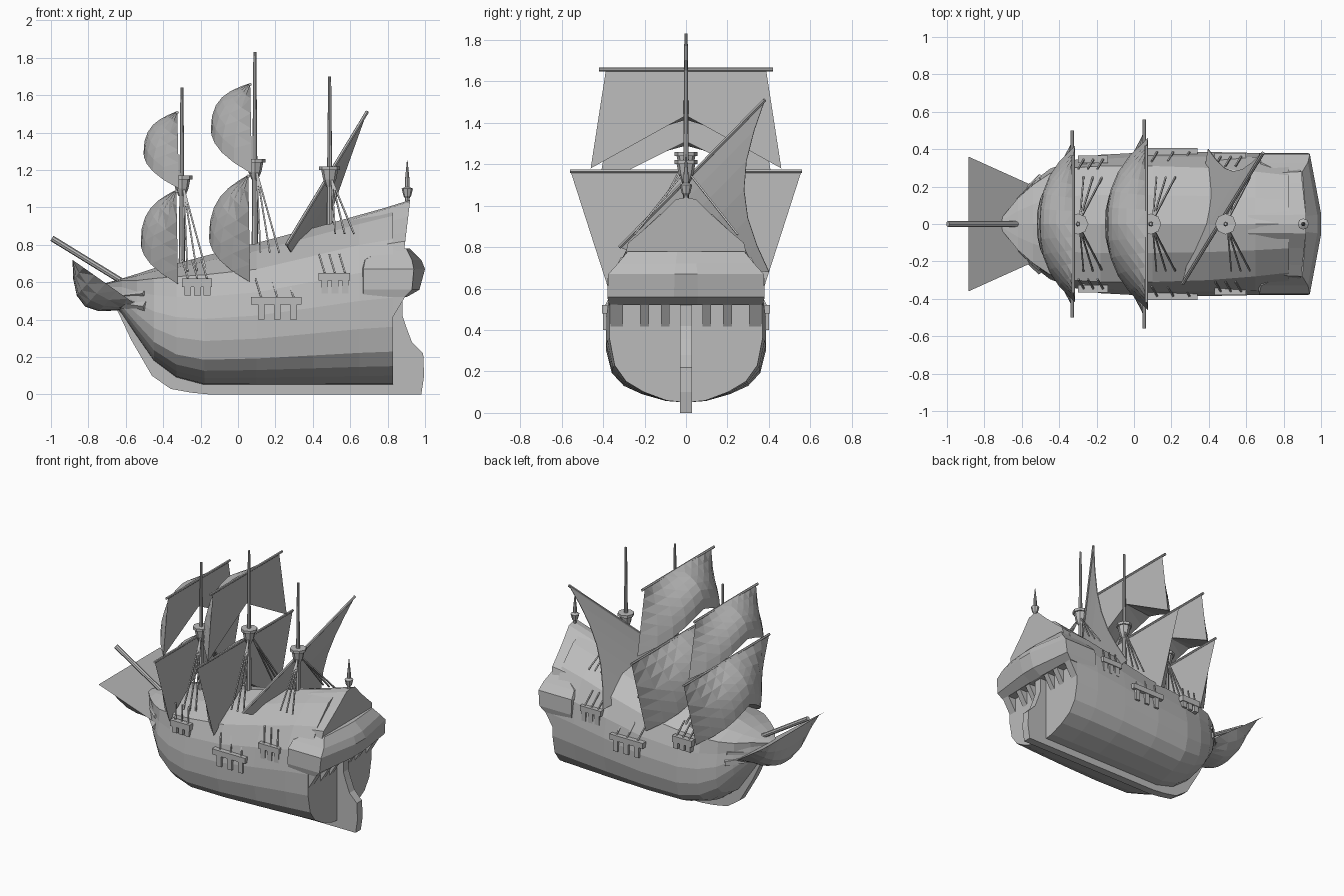
import bpy, bmesh, math
from mathutils import Vector

cube = bpy.data.objects.get("Cube")
if cube:
    bpy.data.objects.remove(cube, do_unlink=True)

grey = bpy.data.materials.new("plain grey")
grey.use_nodes = True
grey.diffuse_color = (0.5, 0.5, 0.5, 1)
grey.node_tree.nodes["Principled BSDF"].inputs["Base Color"].default_value = grey.diffuse_color


def finish(name, bm):
    bmesh.ops.recalc_face_normals(bm, faces=bm.faces)
    me = bpy.data.meshes.new(name)
    bm.to_mesh(me)
    bm.free()
    me.materials.append(grey)
    ob = bpy.data.objects.new(name, me)
    bpy.context.collection.objects.link(ob)
    return ob


def loft(name, rings):
    """Skin closed rings of equal length and cap both ends."""
    bm = bmesh.new()
    vs = [[bm.verts.new(p) for p in r] for r in rings]
    n = len(vs[0])
    for a, b in zip(vs, vs[1:]):
        for i in range(n):
            j = (i + 1) % n
            bm.faces.new((a[i], a[j], b[j], b[i]))
    bm.faces.new(vs[0])
    bm.faces.new(vs[-1])
    return finish(name, bm)


def slab(name, profile, y, half):
    """Side profile in x and z, given a thickness across y."""
    return loft(name, [[(x, y + s * half, z) for x, z in profile] for s in (-1, 1)])


def box(name, x0, x1, y, half, z0, z1):
    return slab(name, [(x0, z0), (x1, z0), (x1, z1), (x0, z1)], y, half)


def stick(name, p, q, r1, r2=None, n=6):
    p, q = Vector(p), Vector(q)
    axis = (q - p).normalized()
    a = axis.orthogonal().normalized()
    b = axis.cross(a)
    turn = [math.tau * i / n for i in range(n)]
    return loft(name, [[c + r * (a * math.cos(t) + b * math.sin(t)) for t in turn]
                       for c, r in ((p, r1), (q, r1 if r2 is None else r2))])


def turned(name, x, steps, n=8):
    """Stacked rings (z, radius) around a vertical axis."""
    return loft(name, [[(x + r * math.cos(math.tau * i / n), r * math.sin(math.tau * i / n), z)
                        for i in range(n)] for z, r in steps])


def mirrored(half):
    """Half ring running from centre line to centre line, completed across y."""
    return half + [(x, -y, z) for x, y, z in reversed(half) if y > 0]


# Hull: x, bottom, half beam, rail height, rail half beam, deck ridge
stations = [
    (-.71, .52, .03, .59, .03, .595), (-.62, .43, .14, .61, .14, .62),
    (-.54, .31, .225, .61, .21, .645), (-.45, .18, .295, .62, .27, .675),
    (-.33, .09, .34, .63, .30, .70), (-.18, .05, .37, .64, .31, .74),
    (.10, .05, .385, .67, .31, .81), (.40, .05, .385, .74, .30, .89),
    (.65, .05, .38, .80, .28, .96), (.83, .05, .37, .83, .26, 1.01)]
section = [(.25, .012), (.55, .065), (.78, .13), (.93, .23), (1, .4), (1, .6), (.94, .8)]
rings = []
for x, zb, w, zs, ws, zr in stations:
    half = [(x, 0, zb)] + [(x, w * a, zb + (zs - zb) * b) for a, b in section]
    half += [(x, ws, zs), (x, ws * .5, zs + (zr - zs) * .7), (x, 0, zr)]
    rings.append(mirrored(half))
loft("hull", rings)

# Keel and rudder
slab("keel", [(-.65, .46), (-.57, .29), (-.46, .1), (-.36, .03), (-.25, .01), (-.15, 0),
              (.84, 0), (.84, .1), (-.2, .1), (-.4, .2), (-.52, .4)], 0, .03)
slab("rudder", [(.82, 0), (.98, 0), (.995, .1), (.99, .22), (.93, .28), (.9, .36),
                (.88, .42), (.88, .6), (.82, .6)], 0, .03)

# Stern castle
castle = [(0, 1.04), (.05, 1.03), (.13, .95), (.22, .87), (.28, .82), (.295, .75), (.28, .62), (0, .62)]
loft("stern_castle", [mirrored([(x + .12 * (z - .95), y * w, z - drop * (z - .6)) for y, z in castle])
                      for x, drop, w in ((.6, .22, .95), (.91, 0, 1))])

# Stern gallery with side boxes
levels = [(.52, .65, .37, .89, .90), (.56, .65, .38, .93, .97), (.67, .65, .375, .94, 1.0),
          (.72, .66, .33, .93, .98), (.78, .76, .28, .90, .92)]
rings = []
for z, front, w, side, back in levels:
    half = [(front, w * .7, z), (front + .02, w, z), (side, w, z), (back, w * .15, z)]
    rings.append(half + [(x, -y, z) for x, y, z in reversed(half)])
loft("stern_gallery", rings)
for y, half in ((.1, .02), (.2, .022), (.335, .03)):
    for s in (-1, 1):
        slab("gallery_bracket", [(.77, .4), (.82, .4), (.91, .55), (.75, .55)], s * y, half)

# Stern lantern
turned("lantern", .905, [(1.0, .008), (1.05, .012), (1.06, .02), (1.1, .03), (1.11, .012),
                         (1.15, .012), (1.25, .002)])


# Sails: billowed front, flat back with the same arched foot
def sail(name, top, wt, bottom, wb, bulge, arch, peak=.5, crown=1.3, nu=10, nv=6):
    top, bottom = Vector(top), Vector(bottom)
    bm = bmesh.new()
    g = []
    for j in range(nv + 1):
        v = j / nv
        swell = math.sin(math.pi * v * peak)
        row = []
        for i in range(nu + 1):
            u = 2 * i / nu - 1
            p = top.lerp(bottom, v)
            p.x += bulge[0] * swell * (1 - abs(u) ** 2.6)
            p.y += u * (wt + (wb - wt) * v)
            p.z += bulge[1] * swell * (1 - abs(u) ** crown)
            row.append(bm.verts.new(p))
        g.append(row)
    for a, b in zip(g, g[1:]):
        for i in range(nu):
            bm.faces.new((a[i], b[i], b[i + 1], a[i + 1]))
    # underside joining the front foot to the back panel's arch
    foot = g[-1]
    apex = bm.verts.new(bottom.lerp(top, arch))
    for i in range(nu):
        bm.faces.new((foot[i], apex, foot[i + 1]))
    # flat back panel
    tl, tr, bl, br, head = g[0][0], g[0][-1], foot[0], foot[-1], g[0][nu // 2]
    for f in ((tl, head, apex), (head, tr, apex), (tl, apex, bl), (tr, br, apex)):
        bm.faces.new(f)
    bmesh.ops.triangulate(bm, faces=bm.faces)
    finish(name, bm)


def square_sail(name, x, zt, wt, zb, wb, depth, rise, yard):
    arch = (rise + .02) / (zt - zb)
    sail(name, (x, 0, zt), wt, (x + .01, 0, zb), wb, (-depth, rise), arch)
    stick(name + "_yard", (x, -yard, zt - .008), (x, yard, zt - .008), .009)


square_sail("main_topsail", .065, 1.665, .385, 1.18, .46, .22, .235, .42)
square_sail("main_course", .055, 1.175, .56, .60, .375, .22, .24, .56)
square_sail("fore_topsail", -.325, 1.515, .35, 1.10, .42, .19, .19, .37)
square_sail("fore_course", -.33, 1.095, .50, .59, .34, .2, .22, .50)
sail("sprit_sail", (-.885, 0, .72), .36, (-.53, 0, .47), .20, (-.11, -.125), 0, 1, 2.6)

# Slanted rear sail
A, B, C = Vector((.69, .38, 1.51)), Vector((.26, -.32, .80)), Vector((.40, .40, .68))
bm = bmesh.new()
N = 6
grid = [[bm.verts.new(A.lerp(B, i / N).lerp(C, t / N)
                      + Vector((-.01, -.11, -.02)) * math.sin(math.pi * t / N))
         for i in range(N + 1)] for t in range(N + 1)]
for a, b in zip(grid, grid[1:]):
    for i in range(N):
        bm.faces.new((a[i], a[i + 1], b[i + 1], b[i]))
bmesh.ops.remove_doubles(bm, verts=bm.verts, dist=.0001)
bmesh.ops.triangulate(bm, faces=bm.faces)
rear_sail = finish("rear_sail", bm)
rear_sail.modifiers.new("thickness", "SOLIDIFY").thickness = .006
stick("rear_yard", A, B, .01)

# Masts, lookout baskets and shrouds
for label, x, foot, nest, tip in (("fore", -.30, .6, 1.10, 1.64),
                                  ("main", .09, .7, 1.19, 1.83),
                                  ("rear", .49, .8, 1.15, 1.70)):
    stick(label + "_mast", (x, 0, foot), (x, 0, tip), .018, .008, 8)
    turned(label + "_lookout", x, [(nest - .04, .018), (nest, .035), (nest + .05, .045),
                                   (nest + .05, .056), (nest + .07, .056), (nest + .07, .02)])
    for s in (-1, 1):
        for dx in (.03, .08, .13):
            stick(label + "_shroud", (x + .01, s * .02, nest),
                  (x + dx, s * .25, foot + .06), .006, n=4)

# Bowsprit and head rails
stick("bowsprit", (-.995, 0, .835), (-.58, 0, .58), .016, n=8)
for s in (-1, 1):
    stick("head_rail", (-.70, s * .05, .50), (-.49, s * .25, .47), .028, n=5)
    stick("head_brace", (-.71, s * .04, .52), (-.50, s * .24, .54), .015, n=5)

# Side ledges with legs and stays
for x0, x1, z0, z1, y, low in ((-.30, -.14, .575, .62, .345, .53),
                               (.07, .34, .48, .52, .385, .40),
                               (.43, .60, .61, .65, .36, .54)):
    for s in (-1, 1):
        box("side_ledge", x0, x1, s * y, .02, z0, z1)
        for k in (.2, .52, .84):
            x = x0 + (x1 - x0) * k
            box("ledge_leg", x - .018, x + .018, s * (y - .005), .02, low, z0)
            stick("ledge_stay", (x, s * y, z1), (x - .03, s * (y - .05), z1 + .1), .006, n=4)
